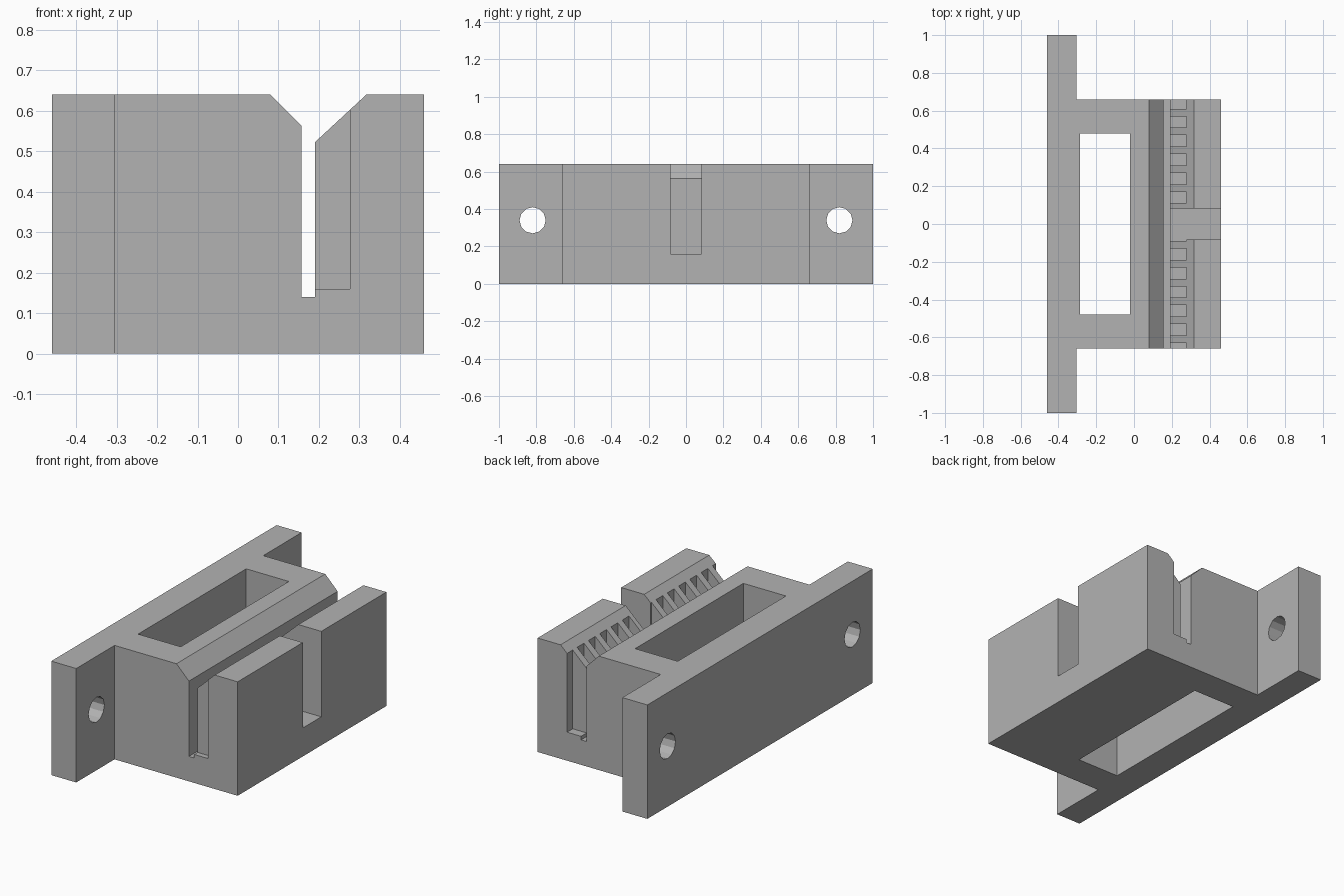
import bpy, bmesh, math
from mathutils import Vector

cube = bpy.data.objects.get("Cube")
if cube:
    bpy.data.objects.remove(cube, do_unlink=True)

HEIGHT = 0.64

grey = bpy.data.materials.new("light_grey")
grey.use_nodes = True
grey.diffuse_color = (0.45, 0.45, 0.45, 1)
grey.node_tree.nodes["Principled BSDF"].inputs["Base Color"].default_value = grey.diffuse_color


def prism(name, points, direction):
    """Extrude a flat outline along a direction into a closed solid."""
    bm = bmesh.new()
    face = bm.faces.new([bm.verts.new(p) for p in points])
    extruded = bmesh.ops.extrude_face_region(bm, geom=[face])["geom"]
    moved = [v for v in extruded if isinstance(v, bmesh.types.BMVert)]
    bmesh.ops.translate(bm, verts=moved, vec=Vector(direction))
    bmesh.ops.recalc_face_normals(bm, faces=bm.faces)
    mesh = bpy.data.meshes.new(name)
    bm.to_mesh(mesh)
    bm.free()
    mesh.materials.append(grey)
    obj = bpy.data.objects.new(name, mesh)
    bpy.context.collection.objects.link(obj)
    return obj


def box(name, x0, x1, y0, y1, z0, z1):
    corners = [(x0, y0, z0), (x1, y0, z0), (x1, y1, z0), (x0, y1, z0)]
    return prism(name, corners, (0, 0, z1 - z0))


def cut(target, cutter):
    """Subtract the cutter, apply the result and discard the cutter."""
    cutter.hide_render = True
    mod = target.modifiers.new("cut", "BOOLEAN")
    mod.operation = "DIFFERENCE"
    mod.solver = "EXACT"
    mod.object = cutter
    bpy.ops.object.select_all(action="DESELECT")
    bpy.context.view_layer.objects.active = target
    target.select_set(True)
    bpy.ops.object.modifier_apply(modifier=mod.name)
    bpy.data.objects.remove(cutter, do_unlink=True)


# Body with mounting flange, from one T-shaped footprint
half = [(-0.46, 1.0), (-0.305, 1.0), (-0.305, 0.66), (0.46, 0.66)]
footprint = half + [(x, -y) for x, y in reversed(half)]
body = prism("belt_clamp_body", [(x, y, 0) for x, y in footprint], (0, 0, HEIGHT))

# Rectangular window through the body
cut(body, box("window_cutter", -0.285, -0.02, -0.48, 0.48, -0.1, 0.8))

# Belt slot with flared mouth
slot = [(-0.003, 0.723), (0.157, 0.563), (0.157, 0.14),
        (0.19, 0.14), (0.19, 0.522), (0.407, 0.723)]
cut(body, prism("slot_cutter", [(x, -0.8, z) for x, z in slot], (0, 1.6, 0)))

# Notch through the outer wall
cut(body, box("notch_cutter", 0.175, 0.6, -0.082, 0.082, 0.16, 0.8))

# Belt tooth grooves, open into the slot
for i in range(14):
    y = -0.66 + 0.1 * i
    if abs(y) < 0.05:
        continue
    cut(body, box("groove_cutter", 0.17, 0.277, y - 0.03, y + 0.03, 0.16, 0.75))

# Screw holes in the flange ears
for side in (-1, 1):
    ring = [(-0.6, 0.82 * side + 0.07 * math.cos(a), 0.34 + 0.07 * math.sin(a))
            for a in (math.tau * k / 12 for k in range(12))]
    cut(body, prism("hole_cutter", ring, (0.4, 0, 0)))
